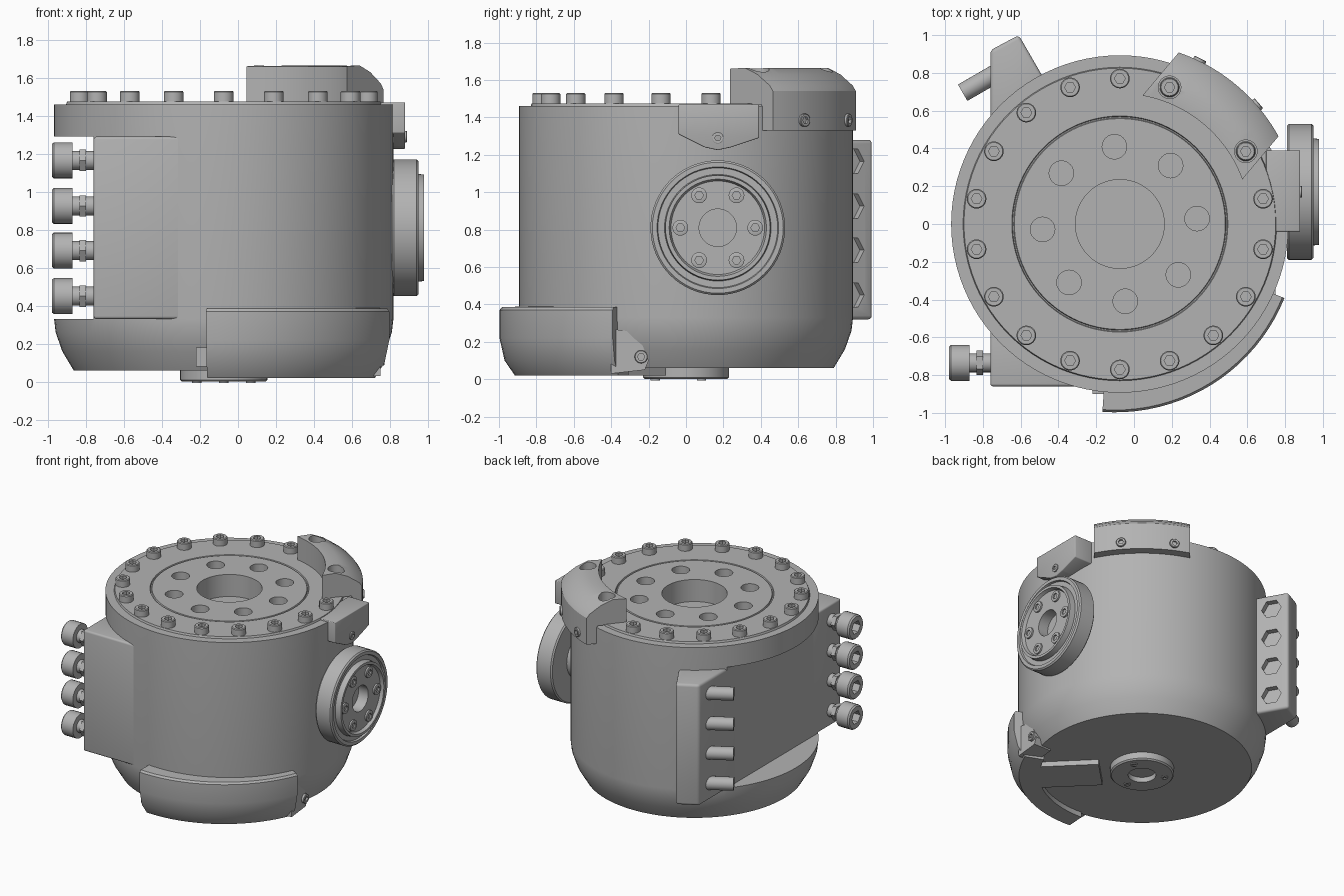
import bpy, bmesh
from math import sin, cos, pi, radians, asin
from mathutils import Vector, Matrix

cube = bpy.data.objects.get("Cube")
if cube:
    bpy.data.objects.remove(cube, do_unlink=True)

grey = bpy.data.materials.new("cast_grey")
grey.use_nodes = True
colour = (0.45, 0.45, 0.45, 1)
grey.diffuse_color = colour
grey.node_tree.nodes["Principled BSDF"].inputs["Base Color"].default_value = colour

CX = -0.075          # drum axis
UP = Vector((0, 0, 1))


def finish(name, bm, smooth=True):
    bmesh.ops.remove_doubles(bm, verts=bm.verts, dist=1e-5)
    bmesh.ops.recalc_face_normals(bm, faces=bm.faces)
    mesh = bpy.data.meshes.new(name)
    bm.to_mesh(mesh)
    bm.free()
    mesh.materials.append(grey)
    ob = bpy.data.objects.new(name, mesh)
    bpy.context.collection.objects.link(ob)
    if smooth:
        shade(ob)
    return ob


def shade(ob):
    bpy.ops.object.select_all(action='DESELECT')
    ob.select_set(True)
    bpy.context.view_layer.objects.active = ob
    bpy.ops.object.shade_smooth_by_angle(angle=radians(32))


def add_lathe(bm, profile, pos, axis=UP, sides=24, hex_from=99):
    """Revolve (radius, height) points; rings from hex_from on are hexagonal."""
    turn = Matrix.Translation(pos) @ Vector(axis).to_track_quat('Z', 'Y').to_matrix().to_4x4()
    rings = []
    for k, (r, h) in enumerate(profile):
        ring = []
        for i in range(sides):
            a = 2 * pi * i / sides
            f = cos(pi / 6) / cos(a % (pi / 3) - pi / 6) if k >= hex_from else 1
            ring.append(bm.verts.new(turn @ Vector((r * f * cos(a), r * f * sin(a), h))))
        rings.append(ring)
    for (r0, h0), (r1, h1), lo, hi in zip(profile, profile[1:], rings, rings[1:]):
        for i in range(sides):
            j = (i + 1) % sides
            if r0 == 0:
                bm.faces.new((lo[i], hi[j], hi[i]))
            elif r1 == 0:
                bm.faces.new((lo[i], lo[j], hi[i]))
            else:
                bm.faces.new((lo[i], lo[j], hi[j], hi[i]))


def lathe(name, profile, pos, axis=UP, sides=24, hex_from=99):
    bm = bmesh.new()
    add_lathe(bm, profile, pos, axis, sides, hex_from)
    return finish(name, bm)


def rod(r, h):
    return [(0, 0), (r, 0), (r, h), (0, h)]


def screw(name, r, h, pos, axis=UP):
    lathe(name, [(0, 0), (r, 0), (r, h * 0.9), (r * 0.9, h), (r * 0.55, h),
                 (r * 0.55, h * 0.45), (0, h * 0.45)], pos, axis, 24, 4)


def prism(name, outline, offset, depth, bevel=0.0):
    """Extrude a flat 3D outline along an offset direction."""
    bm = bmesh.new()
    face = bm.faces.new([bm.verts.new(p) for p in outline])
    out = bmesh.ops.extrude_face_region(bm, geom=[face])
    moved = [v for v in out["geom"] if isinstance(v, bmesh.types.BMVert)]
    bmesh.ops.translate(bm, verts=moved, vec=Vector(offset) * depth)
    bmesh.ops.recalc_face_normals(bm, faces=bm.faces)
    if bevel:
        bmesh.ops.bevel(bm, geom=bm.edges[:], offset=bevel, segments=3,
                        profile=0.5, affect='EDGES')
    return finish(name, bm)


def box(name, lo, hi, bevel=0.0):
    base = [(lo[0], lo[1], lo[2]), (hi[0], lo[1], lo[2]), (hi[0], hi[1], lo[2]), (lo[0], hi[1], lo[2])]
    return prism(name, base, UP, hi[2] - lo[2], bevel)


def arc_block(name, profile, centre, span, steps=20):
    """Sweep a closed (radius, z) profile; span(radius) gives start and end angles."""
    bm = bmesh.new()
    rows = []
    for s in range(steps + 1):
        row = []
        for r, z in profile:
            a0, a1 = span(r)
            a = a0 + (a1 - a0) * s / steps
            row.append(bm.verts.new((centre[0] + r * cos(a), centre[1] + r * sin(a), z)))
        rows.append(row)
    n = len(profile)
    for p, q in zip(rows, rows[1:]):
        for i in range(n):
            bm.faces.new((p[i], p[(i + 1) % n], q[(i + 1) % n], q[i]))
    bm.faces.new(rows[0])
    bm.faces.new(rows[-1])
    return finish(name, bm)


def cut(ob, cutter):
    mod = ob.modifiers.new("cut", 'BOOLEAN')
    mod.operation, mod.solver, mod.object = 'DIFFERENCE', 'EXACT', cutter
    cutter.hide_render = True
    bpy.context.view_layer.update()
    deps = bpy.context.evaluated_depsgraph_get()
    mesh = bpy.data.meshes.new_from_object(ob.evaluated_get(deps))
    ob.modifiers.clear()
    ob.data = mesh
    bpy.data.objects.remove(cutter, do_unlink=True)
    shade(ob)


def ring_point(radius, degrees, z):
    a = radians(degrees)
    return Vector((CX + radius * cos(a), radius * sin(a), z))


# Drum with grooved lid and central well
drum = lathe("drum_body", [(0, .06), (.79, .06), (.85, .16), (.885, .26), (.893, .33), (.893, 1.46),
             (.83, 1.46), (.825, 1.475), (.572, 1.475), (.568, 1.465), (.562, 1.465),
             (.558, 1.475), (.235, 1.475), (.235, 1.3), (0, 1.3)], (CX, 0, 0), sides=96)
cut(drum, box("flat_cutter", (-1.3, -1, .33), (-.76, 1, 1.29)))
holes = bmesh.new()
for i in range(8):
    add_lathe(holes, rod(.065, .3), ring_point(.41, 4 + 45 * i, 1.37))
cut(drum, finish("hole_cutter", holes))

# Lid screws, one place left empty under the clamp
for i in range(18):
    angle = 10 + 20 * i
    if angle != 50:
        screw("lid_screw", .052, .06, ring_point(.77, angle, 1.47))

# Clamp block over the rim
half = 0.345
clamp = arc_block("rim_clamp", [(.69, 1.47), (.69, 1.66), (.78, 1.665), (.86, 1.63), (.94, 1.57),
                  (.96, 1.54), (.96, 1.33), (.885, 1.33), (.885, 1.47)], (CX, 0),
                  lambda r: (radians(50) - asin(half / r), radians(50) + asin(half / r)))
bores = bmesh.new()
for angle in (30, 70):
    add_lathe(bores, rod(.06, .3), ring_point(.77, angle, 1.52))
cut(clamp, finish("bore_cutter", bores))
for angle in (30, 70):
    screw("clamp_screw", .05, .07, ring_point(.77, angle, 1.52))
for angle in (41, 64):
    out = Vector((cos(radians(angle)), sin(radians(angle)), 0))
    screw("clamp_side_screw", .035, .03, ring_point(.945, angle, 1.385), out)

# Side ear under the rim
prism("side_ear", [(.7, y, z) for y, z in ((-.04, 1.47), (-.04, 1.31), (.1, 1.24), (.17, 1.225),
      (.24, 1.24), (.39, 1.29), (.39, 1.47))], (1, 0, 0), .18, .006)
screw("ear_screw", .03, .02, (.87, .17, 1.29), (1, 0, 0))

# Round port on the side
port = Vector((.81, .17, .81))
X = Vector((1, 0, 0))
lathe("port_neck", rod(.17, .2), port - X * .14, X, 32)
lathe("port_disc", [(0, 0), (.35, 0), (.36, .01), (.36, .13), (.35, .14), (.325, .14), (.32, .125),
      (.285, .125), (.28, .17), (.26, .17), (.25, .145), (.1, .145), (.1, .03), (0, .03)], port, X, 64)
for i in range(6):
    a = i * pi / 3
    screw("port_screw", .042, .02, port + Vector((.14, .2 * cos(a), .2 * sin(a))), X)

# Front lug with long cap screws
box("front_lug", (-.76, -.86, .33), (-.2, -.5, 1.29), .015)
levels = [.45, .69, .925, 1.165]
for z in levels:
    lathe("lug_shank", rod(.05, .2), (-.7, -.735, z), -X)
    lathe("lug_collar", rod(.065, .035), (-.8, -.735, z), -X, 6)
    screw("lug_screw_head", .095, .11, (-.87, -.735, z), -X)

# Back lug, angled, with hexagonal sockets and shank ends
slant = Vector((cos(pi / 6), sin(pi / 6), 0))
lug = prism("back_lug", [(x, y, .32) for x, y in ((-.76, .45), (-.76, .92), (-.61, 1.0),
            (-.48, .775), (-.45, .45))], UP, .96, .02)
sockets = bmesh.new()
for z in levels:
    add_lathe(sockets, rod(.075, .2), Vector((-.55, .885, z)) - slant * .04, slant, 6)
cut(lug, finish("socket_cutter", sockets))
for z in levels:
    lathe("shank_end", rod(.05, .3), Vector((-.63, .855, z)) - slant * .02, -slant)

# Curved guard at the lower front with end tabs and a foot plate
arc_block("front_guard", [(.82, .39), (.955, .385), (.967, .37), (.967, .22), (.94, .1), (.885, .02),
          (.74, .02), (.74, .07)], (-.1, -.03), lambda r: (radians(-94), radians(-22)))
box("guard_tab_front", (-.22, -.9, .08), (-.14, -.8, .18))
prism("guard_tab_side", [(.6, y, z) for y, z in ((-.4, .27), (-.26, .25), (-.2, .1), (-.22, .05),
      (-.4, .03))], X, .15)
screw("guard_tab_screw", .035, .03, (.74, -.24, .12), X)
along = Vector((cos(-pi / 4), sin(-pi / 4), 0))
across = Vector((-along.y, along.x, 0)) * .15
hub = Vector((CX, 0, .02))
prism("foot_plate", [hub + along * .3 - across, hub + along * .82 - across,
      hub + along * .82 + across, hub + along * .3 + across], UP, .05)

# Hub ring under the drum
lathe("bottom_hub", [(0, .04), (.1, .04), (.1, 0), (.22, 0), (.23, .01), (.23, .07), (0, .07)],
      (CX, 0, 0), sides=48)
for i in range(3):
    screw("hub_screw", .025, .012, ring_point(.165, 30 + 120 * i, .005), -UP)
